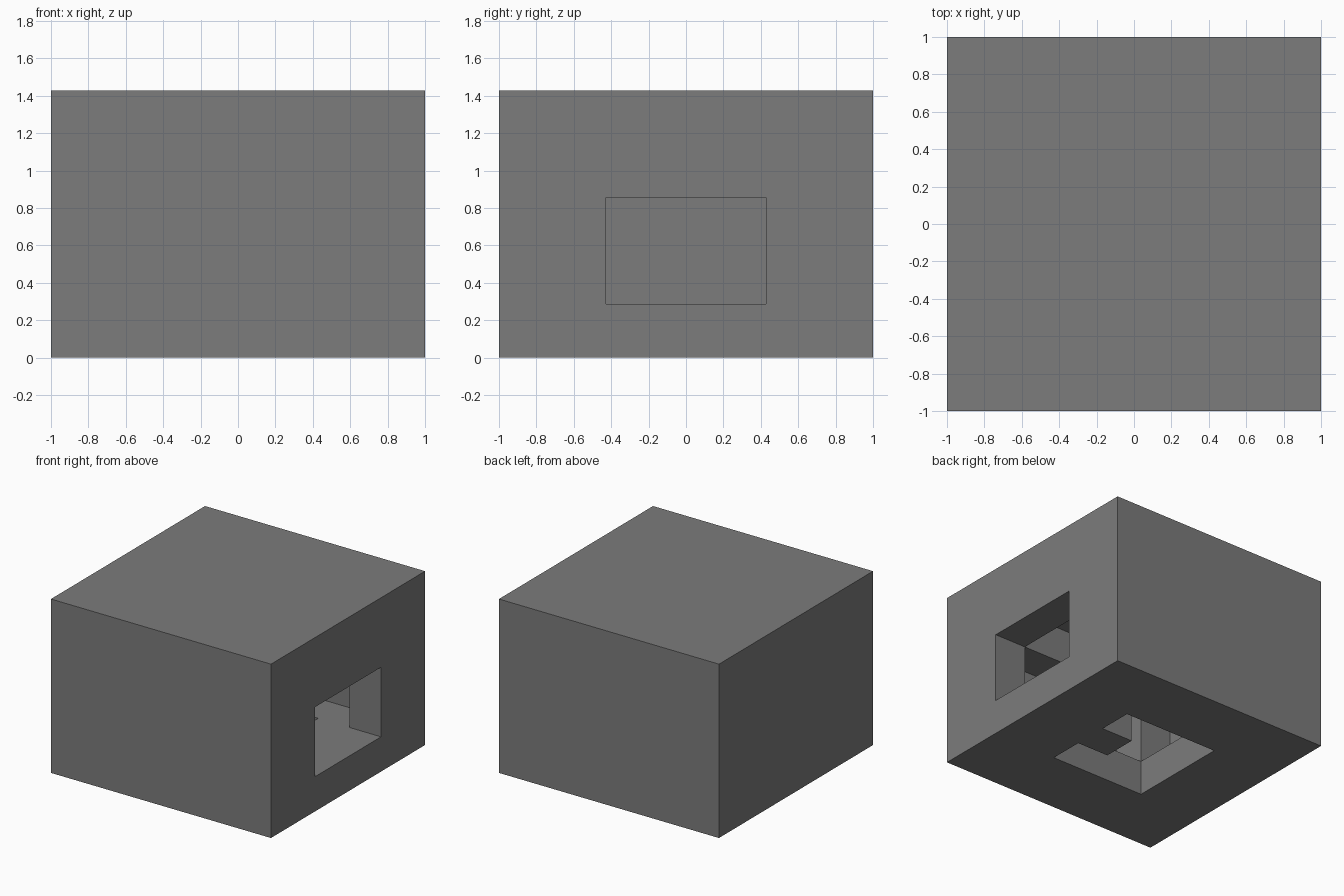
import bpy
import bmesh

if "Cube" in bpy.data.objects:
    bpy.data.objects.remove(bpy.data.objects["Cube"], do_unlink=True)

U = 2 / 7               # wall thickness, the module of the whole block
HALF = 3.5 * U          # outer half width
ROOM = 2.5 * U          # inner half width
GAP = 1.5 * U           # half width of the openings

grey = bpy.data.materials.new("stone grey")
grey.use_nodes = True
colour = (0.2, 0.2, 0.2, 1)
grey.diffuse_color = colour
grey.node_tree.nodes["Principled BSDF"].inputs["Base Color"].default_value = colour


def prism(name, outline, z0, z1):
    """Extrude a plan outline from z0 up to z1."""
    bm = bmesh.new()
    base = bm.faces.new([bm.verts.new((x, y, z0)) for x, y in outline])
    top = bmesh.ops.extrude_face_region(bm, geom=[base])["geom"]
    bmesh.ops.translate(bm, vec=(0, 0, z1 - z0),
                        verts=[v for v in top if isinstance(v, bmesh.types.BMVert)])
    bmesh.ops.recalc_face_normals(bm, faces=bm.faces)
    mesh = bpy.data.meshes.new(name)
    bm.to_mesh(mesh)
    bm.free()
    mesh.materials.append(grey)
    obj = bpy.data.objects.new(name, mesh)
    bpy.context.collection.objects.link(obj)
    return obj


def rect(x0, x1, y):
    return [(x0, -y), (x1, -y), (x1, y), (x0, y)]


def mirrored(half):
    """Complete an outline given for y < 0 with its mirror image."""
    return half + [(x, -y) for x, y in reversed(half)]


# Solid outer block
shell = prism("hollow_block", rect(-HALF, HALF, HALF), 0, 5 * U)

cutters = [
    # Main room, leaving a pillar in each corner at the closed end
    prism("room_cutter",
          mirrored([(-ROOM, -GAP), (-GAP, -GAP), (-GAP, -ROOM), (ROOM, -ROOM)]),
          U, 3 * U),
    # Narrower raised ceiling
    prism("ceiling_cutter", rect(-ROOM, ROOM, GAP), 2 * U, 4 * U),
    # Side window
    prism("window_cutter", rect(U, HALF + U, GAP), U, 3 * U),
    # Floor opening with a square tab left standing on one edge
    prism("floor_cutter",
          mirrored([(-GAP, -GAP), (GAP, -GAP), (GAP, -U / 2), (U / 2, -U / 2)]),
          -U, 1.5 * U),
]

bpy.context.view_layer.objects.active = shell
for cutter in cutters:
    cutter.hide_render = True
    mod = shell.modifiers.new(cutter.name, "BOOLEAN")
    mod.operation = "DIFFERENCE"
    mod.solver = "EXACT"
    mod.object = cutter
    bpy.ops.object.modifier_apply(modifier=mod.name)
    bpy.data.objects.remove(cutter, do_unlink=True)
